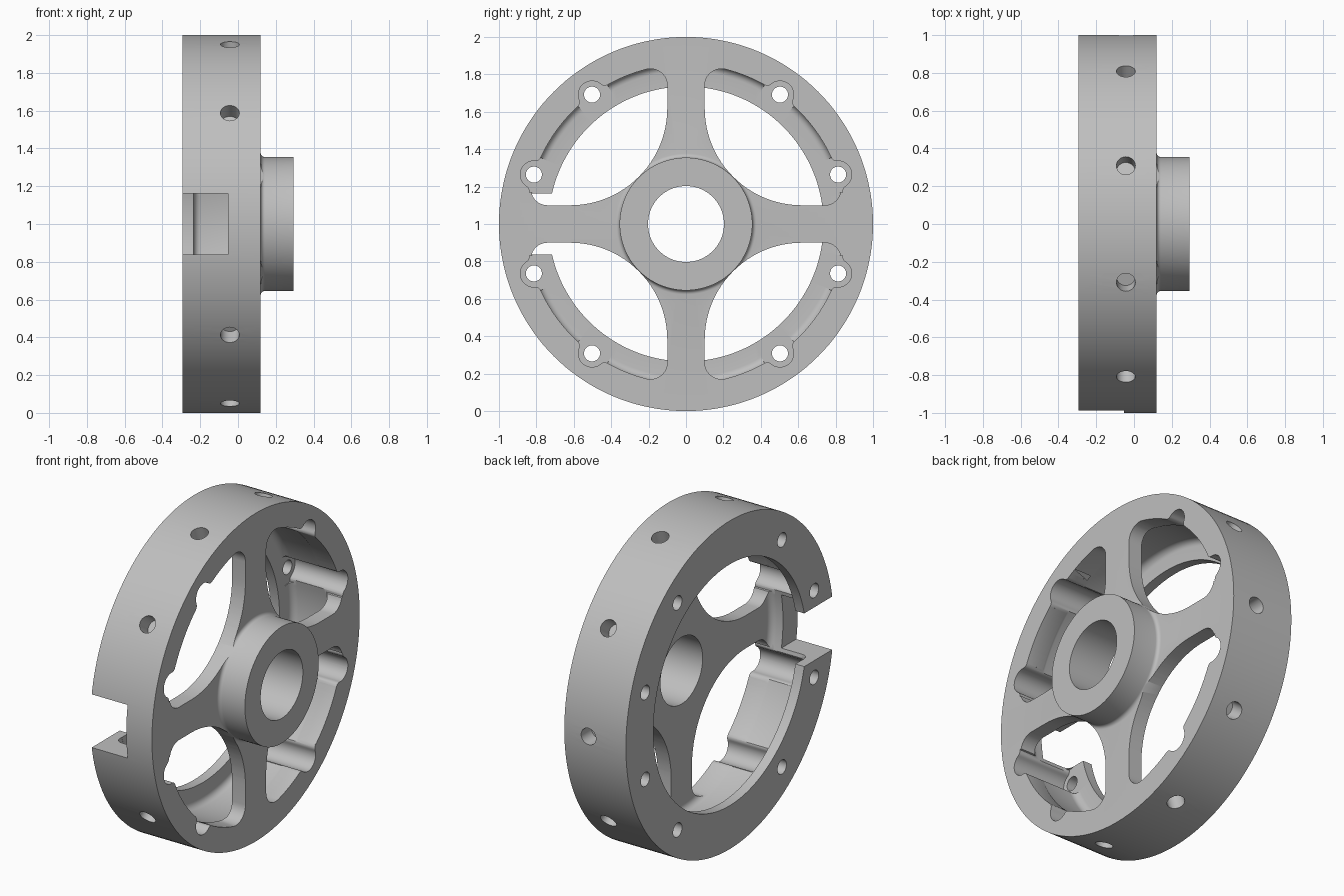
import bpy, bmesh
from math import sin, cos, pi, radians, acos, atan2, hypot
from mathutils import Matrix, Vector

cube = bpy.data.objects.get("Cube")
if cube:
    bpy.data.objects.remove(cube, do_unlink=True)

metal = bpy.data.materials.new("grey metal")
metal.use_nodes = True
GREY = (0.52, 0.52, 0.52, 1)
metal.diffuse_color = GREY
metal.node_tree.nodes["Principled BSDF"].inputs["Base Color"].default_value = GREY

BACK, FRONT, HUB_END = -0.295, 0.12, 0.295
LIP = -0.235          # inner face of the rear lip
PLATE = 0.03          # rear face of the spoke plate
GROOVE_R, WINDOW_R = 0.858, 0.854
BOLT_R = 0.855


def arc(cx, cy, r, a0, a1, n):
    return [(cx + r * cos(a0 + (a1 - a0) * i / n),
             cy + r * sin(a0 + (a1 - a0) * i / n)) for i in range(n + 1)]


def finish(bm, name):
    bmesh.ops.recalc_face_normals(bm, faces=bm.faces)
    mesh = bpy.data.meshes.new(name)
    bm.to_mesh(mesh)
    bm.free()
    mesh.materials.append(metal)
    obj = bpy.data.objects.new(name, mesh)
    bpy.context.collection.objects.link(obj)
    obj.location.z = 1
    return obj


def prism(bm, outline, x0, x1):
    """Extrude a (y, z) outline along x."""
    face = bm.faces.new([bm.verts.new((x0, y, z)) for y, z in outline])
    out = bmesh.ops.extrude_face_region(bm, geom=[face])["geom"]
    moved = [v for v in out if isinstance(v, bmesh.types.BMVert)]
    bmesh.ops.translate(bm, verts=moved, vec=(x1 - x0, 0, 0))


def turn(points, a):
    return [(y * cos(a) - z * sin(a), y * sin(a) + z * cos(a)) for y, z in points]


# Turned body: rim, rear lip, undercut groove, plate and hub in one profile
f = 0.04
profile = [(PLATE, 0.203)]
profile += arc(PLATE - f, GROOVE_R - f, f, 0, pi / 2, 6)
profile += arc(LIP + f, GROOVE_R - f, f, pi / 2, pi, 6)
profile += [(LIP, 0.735), (BACK, 0.735), (BACK, 1), (FRONT, 1)]
profile += arc(FRONT + 0.022, 0.377, 0.022, pi, 1.5 * pi, 5)
profile += [(HUB_END, 0.355), (HUB_END, 0.203)]
bm = bmesh.new()
ring = [bm.verts.new((x, 0, r)) for x, r in profile]
edges = [bm.edges.new((ring[i - 1], ring[i])) for i in range(len(ring))]
bmesh.ops.spin(bm, geom=ring + edges, axis=(1, 0, 0), cent=(0, 0, 0),
               angle=2 * pi, steps=144, use_merge=True)
bmesh.ops.remove_doubles(bm, verts=bm.verts, dist=1e-5)
wheel = finish(bm, "spoked_wheel")

cutters = []

# Windows between the four spokes: large round toward the hub, small outer corners
HALF, FLARE, CORNER = 0.1, 0.52, 0.09
c = HALF + CORNER
reach = (WINDOW_R - CORNER) ** 2 - c ** 2
reach = reach ** 0.5
tilt = atan2(c, reach)
window = arc(HALF + FLARE, HALF + FLARE, FLARE, pi, 1.5 * pi, 24)
window += arc(reach, c, CORNER, -pi / 2, tilt, 10)
window += arc(0, 0, WINDOW_R, tilt, pi / 2 - tilt, 28)[1:-1]
window += arc(c, reach, CORNER, pi / 2 - tilt, pi, 10)
bm = bmesh.new()
for k in range(4):
    prism(bm, turn(window, k * pi / 2), -0.05, 0.25)
cutters.append(finish(bm, "window_cutter"))

# Scalloped clearances around the bolts, with blended necks
LOBE, BLEND = 0.073, 0.03
phi = acos((BOLT_R ** 2 + (WINDOW_R + BLEND) ** 2 - (LOBE + BLEND) ** 2)
           / (2 * BOLT_R * (WINDOW_R + BLEND)))
by, bz = (WINDOW_R + BLEND) * cos(phi), (WINDOW_R + BLEND) * sin(phi)
to_lobe = atan2(-bz, BOLT_R - by)
neck = arc(by, bz, BLEND, phi - pi, to_lobe - 2 * pi if to_lobe > 0 else to_lobe, 5)
neck = [p for p in neck]
start = atan2(bz, by - BOLT_R)
upper = arc(BOLT_R, 0, LOBE, start, 0, 10)[1:]
half = [(0.8 * cos(phi), 0.8 * sin(phi))] + neck + upper
lobe = half + [(y, -z) for y, z in reversed(half[:-1])]
bolt_angles = [radians(18 + 36 * k) for k in range(10) if k not in (2, 7)]
bm = bmesh.new()
for a in bolt_angles:
    prism(bm, turn(lobe, a), LIP - 0.001, 0.25)
cutters.append(finish(bm, "scallop_cutter"))

# Bolt holes through the rear lip
bm = bmesh.new()
for a in bolt_angles:
    prism(bm, turn(arc(BOLT_R, 0, 0.043, 0, 2 * pi, 28)[:-1], a), -0.4, -0.15)
cutters.append(finish(bm, "bolt_hole_cutter"))

# Blind radial holes around the rim
bm = bmesh.new()
for k in range(10):
    if k != 5:
        a = radians(36 * k)
        aim = Vector((0, cos(a), sin(a)))
        place = Matrix.Translation(aim * 1.0 + Vector((-0.043, 0, 0)))
        bmesh.ops.create_cone(bm, cap_ends=True, segments=28, radius1=0.05,
                              radius2=0.05, depth=0.2,
                              matrix=place @ aim.to_track_quat("Z", "Y").to_matrix().to_4x4())
cutters.append(finish(bm, "rim_hole_cutter"))

# Slot through one side of the rim
bm = bmesh.new()
prism(bm, [(-1.2, -0.162), (-0.6, -0.162), (-0.6, 0.162), (-1.2, 0.162)], -0.5, -0.053)
cutters.append(finish(bm, "slot_cutter"))

# Cut everything, keep only the finished wheel
for cutter in cutters:
    cutter.hide_render = True
    mod = wheel.modifiers.new(cutter.name, "BOOLEAN")
    mod.operation, mod.solver, mod.object = "DIFFERENCE", "EXACT", cutter
bpy.context.view_layer.update()
result = wheel.evaluated_get(bpy.context.evaluated_depsgraph_get())
mesh = bpy.data.meshes.new_from_object(result)
wheel.modifiers.clear()
wheel.data = mesh
for cutter in cutters:
    bpy.data.objects.remove(cutter, do_unlink=True)

bpy.ops.object.select_all(action="DESELECT")
wheel.select_set(True)
bpy.context.view_layer.objects.active = wheel
bpy.ops.object.shade_smooth_by_angle(angle=radians(30))
